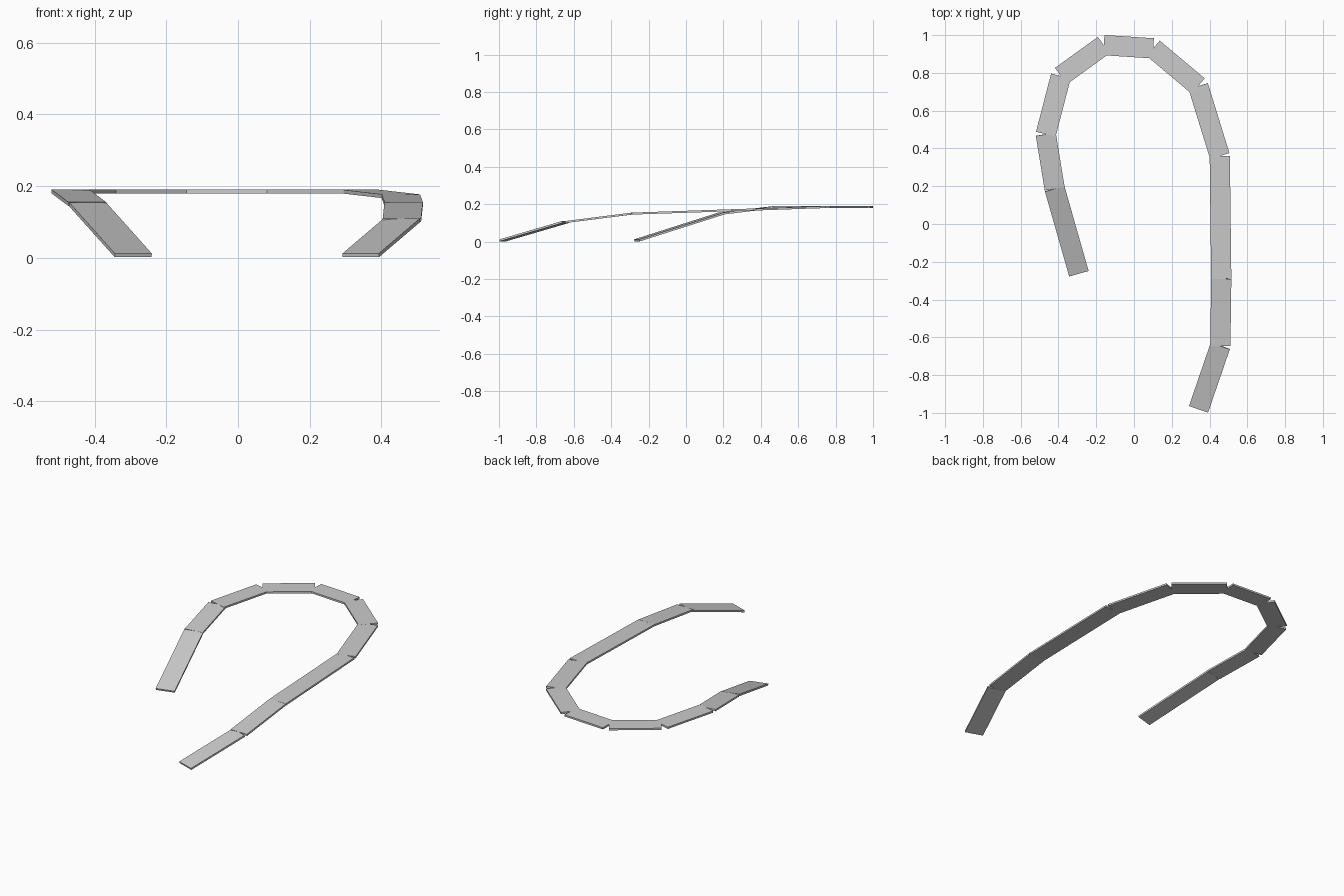
import bpy
from mathutils import Vector, Matrix

cube = bpy.data.objects.get("Cube")
if cube:
    bpy.data.objects.remove(cube, do_unlink=True)

WIDTH, THICK = 0.107, 0.0105

grey = bpy.data.materials.new("light_grey")
grey.use_nodes = True
grey.diffuse_color = (0.6, 0.6, 0.6, 1)
grey.node_tree.nodes["Principled BSDF"].inputs["Base Color"].default_value = (0.6, 0.6, 0.6, 1)

# Centre line of the track, from the left ramp round the back to the right ramp
path = [Vector(p) for p in (
    (0.342, -0.98, 0.007), (0.457, -0.645, 0.105), (0.462, -0.29, 0.15),
    (0.454, 0.36, 0.172), (0.34, 0.73, 0.185), (0.102, 0.93, 0.185),
    (-0.16, 0.947, 0.185), (-0.387, 0.783, 0.185), (-0.467, 0.475, 0.185),
    (-0.42, 0.187, 0.15), (-0.292, -0.262, 0.007))]


def plank(name, a, b):
    """Flat box from a to b whose width stays level."""
    along = (b - a).normalized()
    side = along.cross(Vector((0, 0, 1))).normalized()
    up = side.cross(along)
    bpy.ops.mesh.primitive_cube_add(size=1)
    ob = bpy.context.object
    ob.name = name
    turn = Matrix((along, up.cross(along), up)).transposed().to_4x4()
    size = Matrix.Diagonal(((b - a).length, WIDTH, THICK, 1))
    ob.data.transform(turn @ size)
    ob.location = (a + b) / 2
    ob.data.materials.append(grey)


# Separate planks meeting on the centre line, leaving notches at outer bends
for i, (a, b) in enumerate(zip(path, path[1:])):
    plank(f"track_plank_{i + 1}", a, b)
